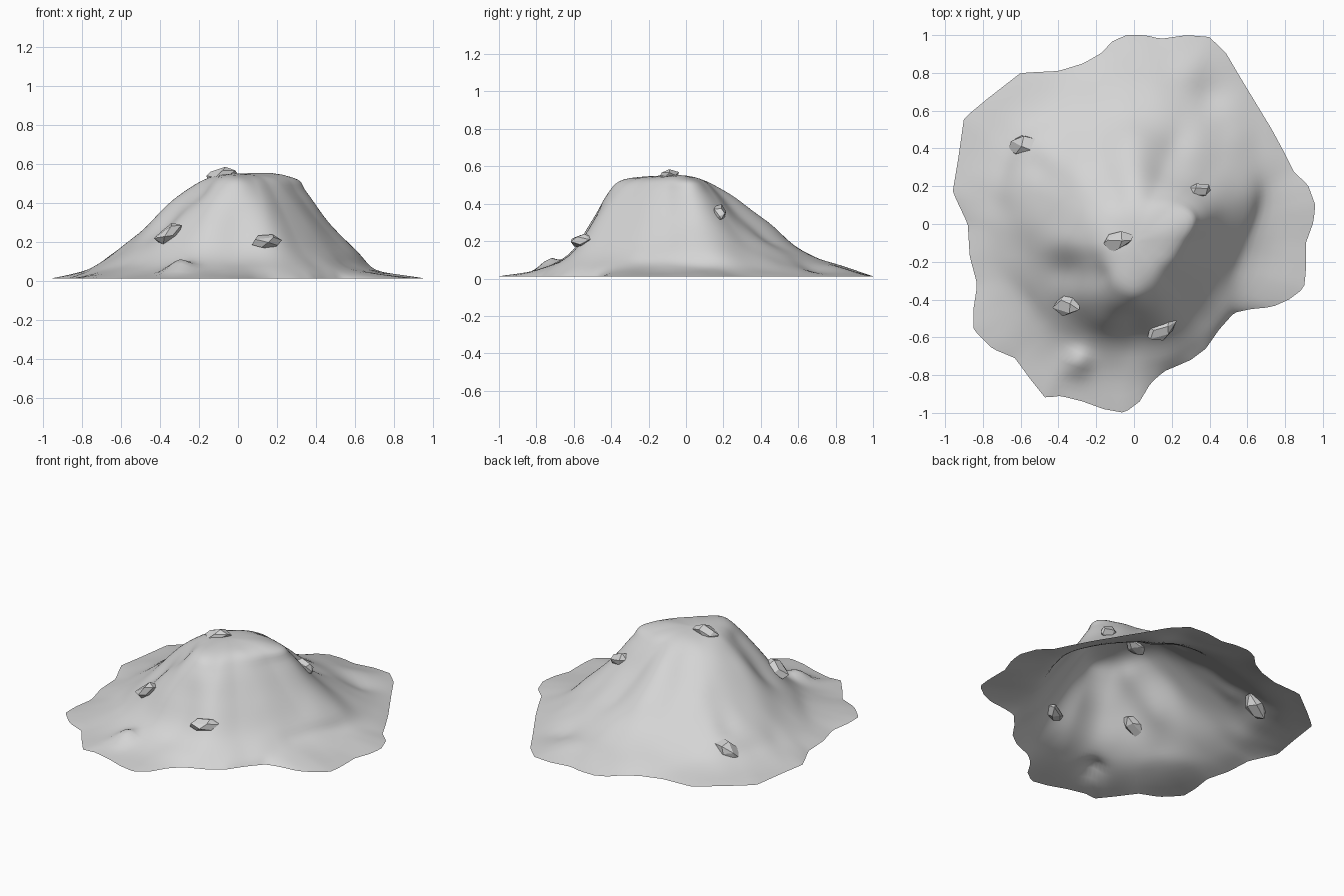
import bpy, bmesh, math, random
from mathutils import Vector, Euler, noise

if "Cube" in bpy.data.objects:
    bpy.data.objects.remove(bpy.data.objects["Cube"])


def make_material(name, colour):
    mat = bpy.data.materials.new(name)
    mat.use_nodes = True
    mat.diffuse_color = colour
    mat.node_tree.nodes["Principled BSDF"].inputs["Base Color"].default_value = colour
    return mat


def make_object(name, bm, mat):
    mesh = bpy.data.meshes.new(name)
    bm.to_mesh(mesh)
    bm.free()
    mesh.materials.append(mat)
    obj = bpy.data.objects.new(name, mesh)
    bpy.context.collection.objects.link(obj)
    return obj


def catmull(a, b, c, d, t):
    return b + 0.5 * t * (c - a + t * (2 * a - 5 * b + 4 * c - d + t * (3 * (b - c) + d - a)))


def sample_loop(values, u):
    # smooth sample of a closed list of values, u in whole turns
    n = len(values)
    i, t = divmod((u % 1) * n, 1)
    return catmull(*(values[(int(i) + k) % n] for k in (-1, 0, 1, 2)), t)


def sample_open(values, u):
    # smooth sample of an open list, u from 0 to 1
    last = len(values) - 1
    i = min(int(u * last), last - 1)
    return catmull(*(values[max(0, min(last, i + k))] for k in (-1, 0, 1, 2)), u * last - i)


stone = make_material("pale grey stone", (0.66, 0.66, 0.66, 1))
CENTRE = Vector((0, -0.1))

# Wavy outline of the skirt, counter-clockwise
OUTLINE = [
    (.96, .1), (.92, .21), (.85, .27), (.8, .37), (.73, .5), (.56, .78), (.49, .9), (.4, .99),
    (.28, 1), (.14, .98), (.06, 1), (-.04, 1), (-.11, .97), (-.18, .9), (-.27, .85), (-.4, .81),
    (-.6, .8), (-.78, .66), (-.9, .56), (-.93, .35), (-.96, .17), (-.88, 0), (-.87, -.17),
    (-.83, -.32), (-.85, -.45), (-.85, -.56), (-.75, -.66), (-.63, -.71), (-.55, -.82),
    (-.47, -.92), (-.39, -.91), (-.27, -.94), (-.16, -.98), (-.05, -1), (.03, -.94),
    (.09, -.84), (.16, -.78), (.3, -.72), (.38, -.66), (.45, -.56), (.53, -.47), (.62, -.45),
    (.73, -.44), (.82, -.4), (.9, -.34), (.91, -.25), (.91, -.1), (.95, .01)]

# Contour radii around the centre, one list per height, starting at +x
CONTOURS = {
    .06: [.64, .76, .83, .9, .95, .86, .87, .82, .75, .7, .69, .68, .64, .63, .6, .61],
    .15: [.54, .66, .66, .7, .72, .69, .74, .68, .6, .57, .55, .54, .5, .52, .48, .49],
    .30: [.41, .5, .48, .46, .54, .49, .49, .46, .43, .4, .41, .43, .4, .41, .37, .38],
    .45: [.3, .38, .35, .3, .33, .29, .3, .29, .27, .25, .26, .31, .32, .3, .26, .27],
    .53: [.23, .3, .24, .19, .18, .16, .15, .15, .15, .15, .17, .2, .23, .2, .17, .19]}

# Local bumps and hollows: x, y, width, height
BUMPS = [(-.3, -.74, .07, .055), (-.38, -.09, .1, .025), (-.38, -.25, .09, -.02),
         (-.18, -.26, .08, -.015), (-.25, -.38, .09, .015), (.4, .68, .1, -.025),
         (.3, .82, .1, .02), (.22, .42, .08, -.02), (.2, -.06, .09, .01),
         (-.3, .3, .1, .015), (-.5, .3, .07, -.015)]


def outline_radius(angle):
    ray = Vector((math.cos(angle), math.sin(angle)))
    for i, a in enumerate(OUTLINE):
        p = Vector(OUTLINE[i - 1]) - CENTRE
        q = Vector(a) - CENTRE
        side_p, side_q = ray.cross(p), ray.cross(q)
        if side_p <= 0 < side_q and p.dot(ray) > 0:
            return p.lerp(q, side_p / (side_p - side_q)).dot(ray)
    return 0.9


def mound():
    bm = bmesh.new()
    steps, rings = 180, 30
    heights = [.012] + list(CONTOURS) + [.553]
    grid = []
    for s in range(steps):
        u = s / steps
        angle = u * math.tau
        radii = [outline_radius(angle)] + [sample_loop(c, u) for c in CONTOURS.values()] + [0]
        column = []
        for r in range(rings):
            t = r / rings
            radius = sample_open(radii, t)
            x = CENTRE.x + radius * math.cos(angle)
            y = CENTRE.y + radius * math.sin(angle)
            z = sample_open(heights, t)
            fade = min(1, t * 6)
            z += fade * sum(h * math.exp(-((x - a) ** 2 + (y - b) ** 2) / (w * w))
                            for a, b, w, h in BUMPS)
            z += fade * 0.008 * noise.noise(Vector((x * 6, y * 6, 0)))
            column.append(bm.verts.new((x, y, max(z, .01))))
        grid.append(column)
    peak = bm.verts.new((CENTRE.x, CENTRE.y, sum(c[-1].co.z for c in grid) / steps))
    for s in range(steps):
        a, b = grid[s - 1], grid[s]
        for r in range(rings - 1):
            bm.faces.new((a[r], b[r], b[r + 1], a[r + 1]))
        bm.faces.new((a[-1], b[-1], peak))
    for f in bm.faces:
        f.smooth = True
    return make_object("mound", bm, stone)


def rock(name, place, size, turn, seed):
    # angular boulder: hull of scattered points on an ellipsoid
    rng = random.Random(seed)
    bm = bmesh.new()
    rot = Euler([math.radians(a) for a in turn]).to_matrix()
    for i in range(14):
        h = 1 - 2 * (i + .5) / 14
        a = i * 2.4 + rng.uniform(-.35, .35)
        w = math.sqrt(1 - h * h)
        p = Vector((w * math.cos(a), w * math.sin(a), h)) * rng.uniform(.9, 1.12)
        bm.verts.new(rot @ Vector([c * k for c, k in zip(p, size)]) + Vector(place))
    hull = bmesh.ops.convex_hull(bm, input=bm.verts)
    loose = set(hull["geom_interior"] + hull["geom_unused"])
    bmesh.ops.delete(bm, geom=[v for v in loose if isinstance(v, bmesh.types.BMVert)], context="VERTS")
    bmesh.ops.dissolve_limit(bm, angle_limit=math.radians(18), verts=bm.verts, edges=bm.edges)
    bmesh.ops.recalc_face_normals(bm, faces=bm.faces)
    return make_object(name, bm, stone)


mound()
rock("summit_rock", (-.09, -.09, .542), (.085, .055, .036), (0, -12, 15), 1)
rock("front_right_rock", (-.35, -.43, .245), (.09, .055, .04), (0, -28, 0), 2)
rock("front_left_rock", (.15, -.56, .2), (.09, .055, .04), (0, 0, 38), 3)
rock("back_right_rock", (-.59, .415, .095), (.1, .058, .06), (0, -38, 0), 4)
rock("back_left_rock", (.35, .18, .35), (.065, .04, .04), (0, 25, 10), 5)
